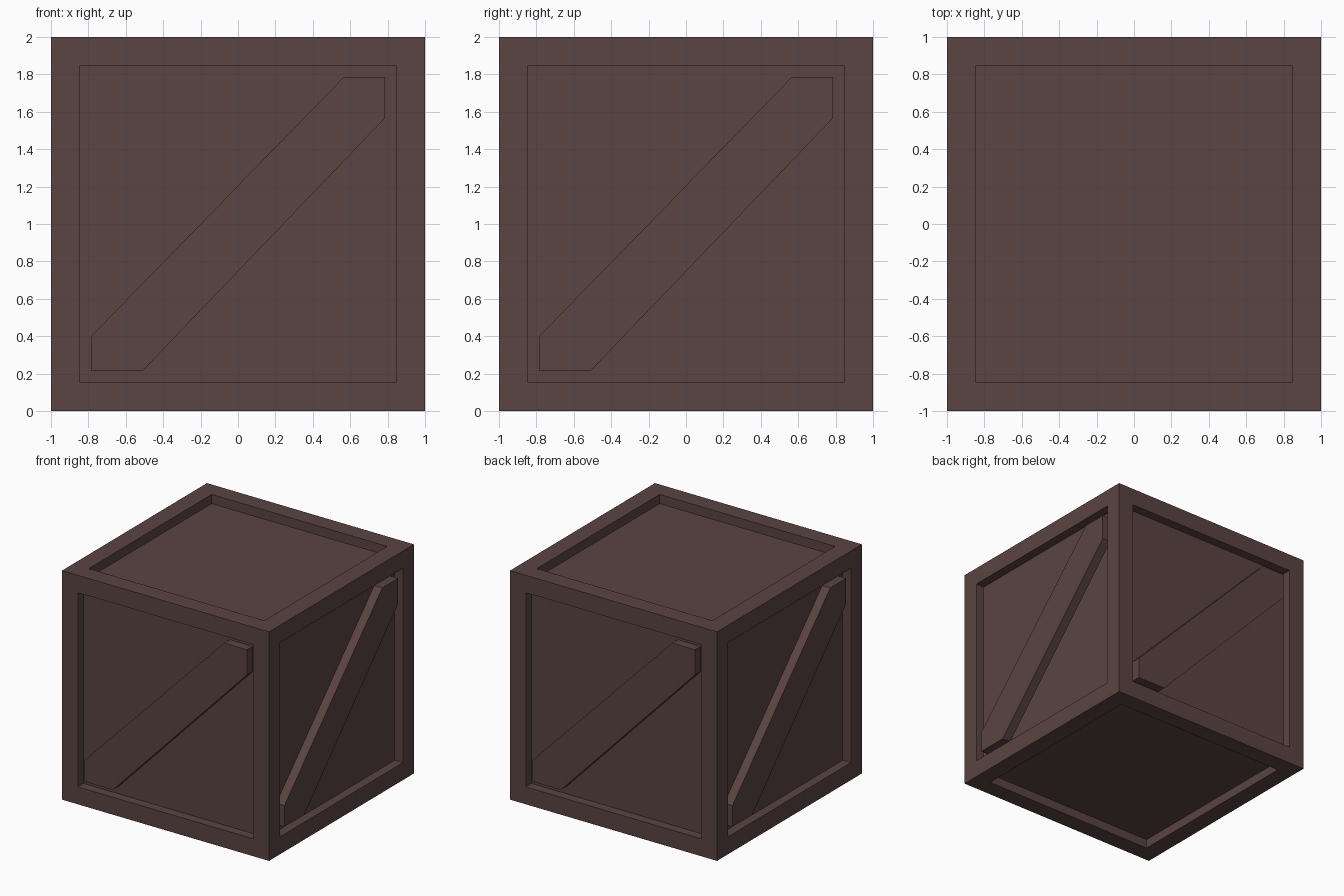
import bpy, bmesh, math
from mathutils import Matrix, Vector

default = bpy.data.objects.get("Cube")
if default:
    bpy.data.objects.remove(default, do_unlink=True)

BORDER, DEPTH = 0.215, 0.08
OPEN = 1 - BORDER

wood = bpy.data.materials.new("dark brown wood")
wood.use_nodes = True
colour = (0.102, 0.058, 0.055, 1)
wood.diffuse_color = colour
wood.node_tree.nodes["Principled BSDF"].inputs["Base Color"].default_value = colour


def add_object(name, bm):
    bmesh.ops.recalc_face_normals(bm, faces=bm.faces)
    mesh = bpy.data.meshes.new(name)
    bm.to_mesh(mesh)
    bm.free()
    mesh.materials.append(wood)
    obj = bpy.data.objects.new(name, mesh)
    bpy.context.collection.objects.link(obj)
    return obj


# Crate body: a cube with a square panel sunk into every face
bm = bmesh.new()
bmesh.ops.create_cube(bm, size=2, matrix=Matrix.Translation((0, 0, 1)))
panels = bm.faces[:]
bmesh.ops.inset_individual(bm, faces=panels, thickness=BORDER)
for panel in panels:
    push = -DEPTH * panel.normal
    rim = panel.edges[:]
    result = bmesh.ops.extrude_discrete_faces(bm, faces=[panel])["faces"][0]
    bmesh.ops.translate(bm, verts=result.verts[:], vec=push)
add_object("crate_body", bm)

# Diagonal braces: one board per side, trimmed to the opening
outline = [(-OPEN, BORDER), (-0.51, BORDER), (OPEN, 1.565),
           (OPEN, 2 - BORDER), (0.565, 2 - BORDER), (-OPEN, 0.4)]
for i, side in enumerate(("front", "left", "back", "right")):
    bm = bmesh.new()
    face = bm.faces.new([bm.verts.new((x, -0.998, z)) for x, z in outline])
    board = bmesh.ops.extrude_face_region(bm, geom=[face])["geom"]
    bmesh.ops.translate(bm, vec=Vector((0, DEPTH, 0)),
                        verts=[v for v in board if isinstance(v, bmesh.types.BMVert)])
    bmesh.ops.rotate(bm, verts=bm.verts[:], cent=(0, 0, 0),
                     matrix=Matrix.Rotation(i * math.pi / 2, 3, "Z"))
    add_object(side + "_diagonal_brace", bm)
